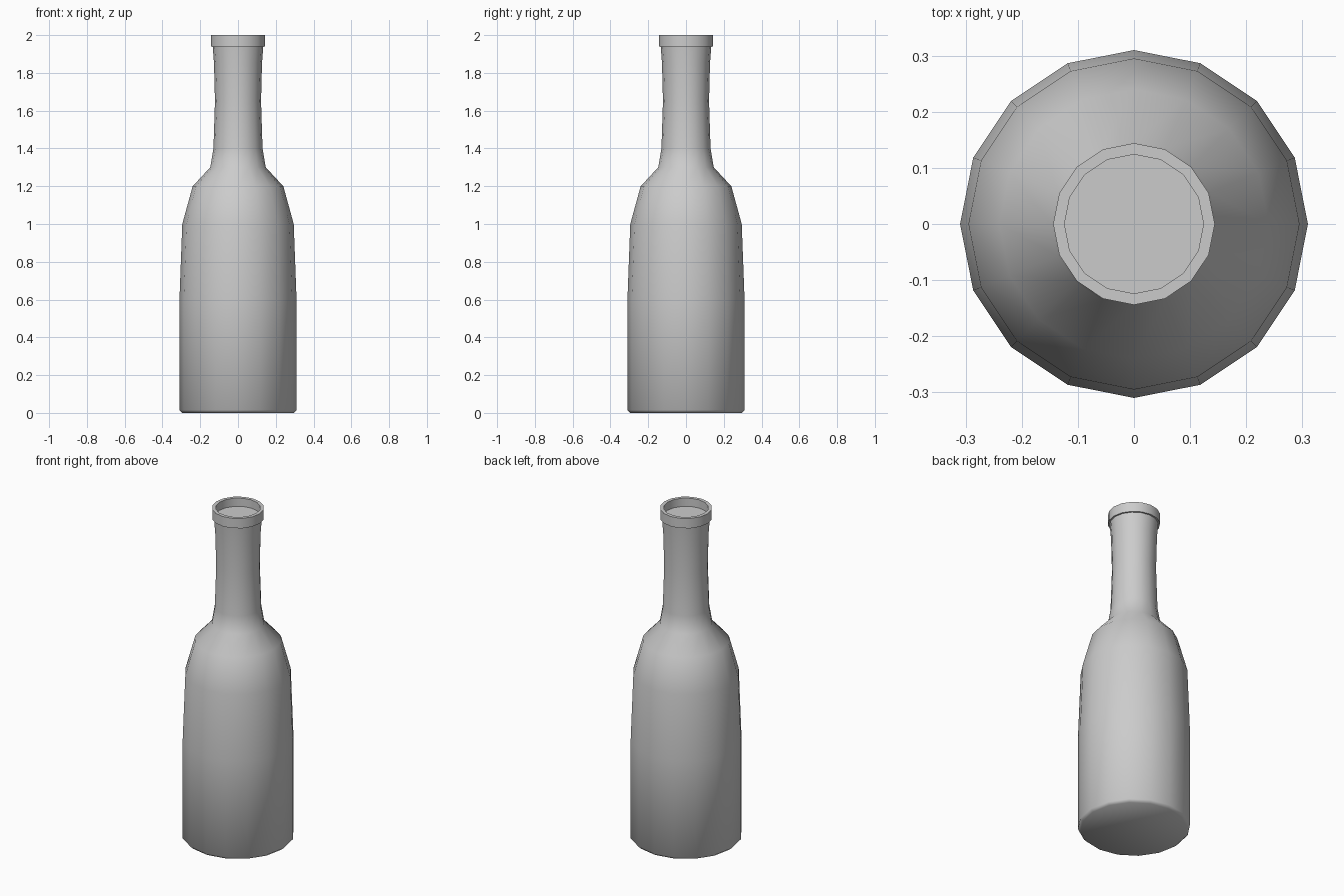
import bpy, bmesh, math

if "Cube" in bpy.data.objects:
    bpy.data.objects.remove(bpy.data.objects["Cube"])

SIDES = 16


def lathe(name, profile, angle):
    """Spin (radius, height) points round z and cap both ends."""
    bm = bmesh.new()
    rings = []
    for r, z in profile:
        rings.append([bm.verts.new((r * math.cos(2 * math.pi * i / SIDES),
                                    r * math.sin(2 * math.pi * i / SIDES), z))
                      for i in range(SIDES)])
    for low, high in zip(rings, rings[1:]):
        for i in range(SIDES):
            j = (i + 1) % SIDES
            bm.faces.new((low[i], low[j], high[j], high[i]))
    bm.faces.new(rings[0][::-1])
    bm.faces.new(rings[-1])
    bmesh.ops.recalc_face_normals(bm, faces=bm.faces[:])
    mesh = bpy.data.meshes.new(name)
    bm.to_mesh(mesh)
    bm.free()
    obj = bpy.data.objects.new(name, mesh)
    bpy.context.collection.objects.link(obj)
    bpy.ops.object.select_all(action='DESELECT')
    obj.select_set(True)
    bpy.context.view_layer.objects.active = obj
    bpy.ops.object.shade_smooth_by_angle(angle=math.radians(angle))
    return obj


# Base, body, shoulder, neck, lip and the shallow recessed mouth
bottle = lathe("bottle", [
    (0.295, 0.0), (0.31, 0.015), (0.31, 0.6), (0.295, 1.0),
    (0.24, 1.2), (0.147, 1.3), (0.13, 1.4), (0.122, 1.65),
    (0.127, 1.85), (0.134, 1.94),
    (0.144, 1.94), (0.144, 2.0), (0.124, 2.0), (0.124, 1.95),
], 60)
